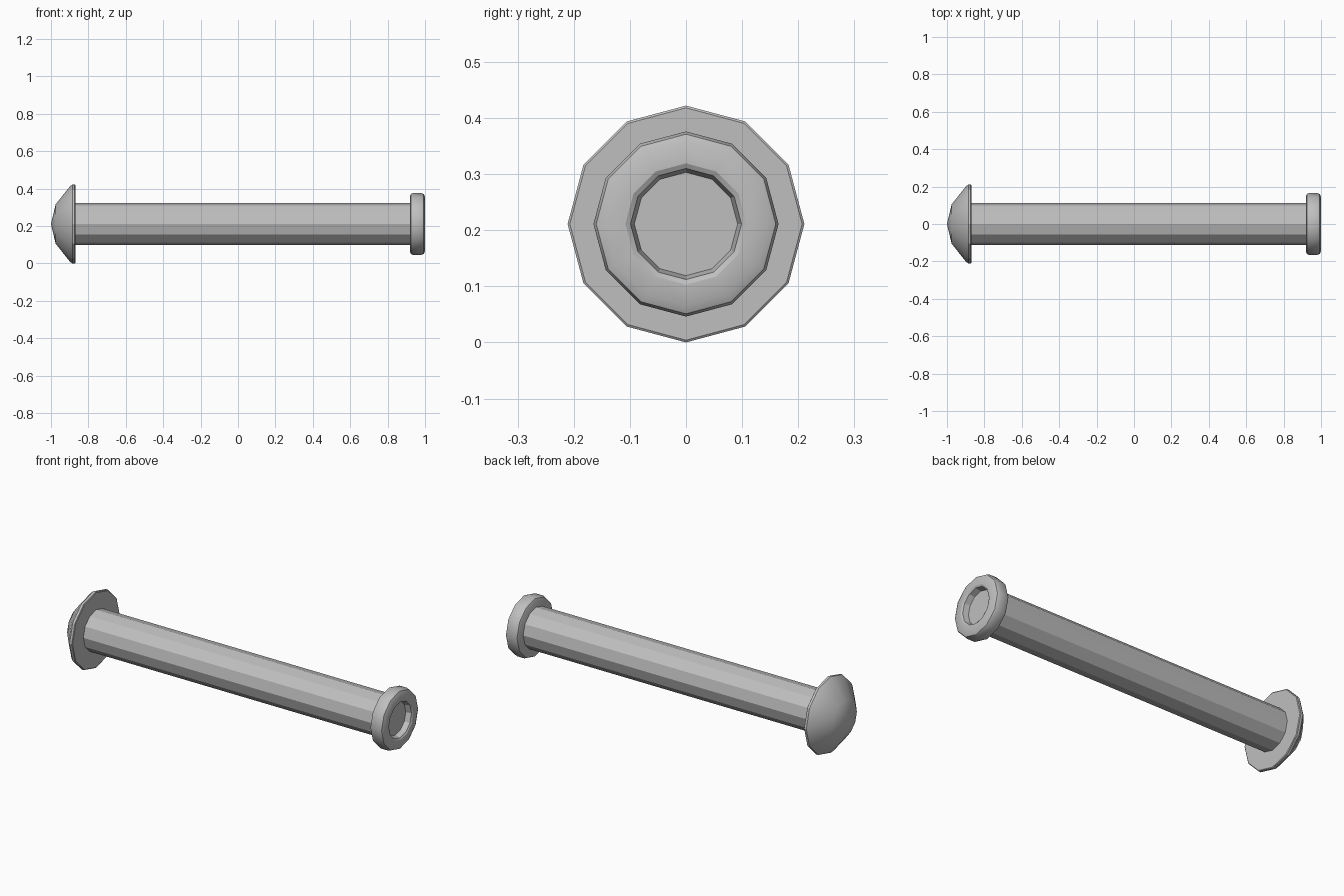
import bpy
import bmesh
from math import sin, cos, tau, radians

SIDES = 12
AXIS_Z = 0.211

old = bpy.data.objects.get("Cube")
if old:
    bpy.data.objects.remove(old, do_unlink=True)

steel = bpy.data.materials.new("grey_steel")
steel.use_nodes = True
steel.diffuse_color = (0.52, 0.52, 0.52, 1)
steel.node_tree.nodes["Principled BSDF"].inputs["Base Color"].default_value = (0.52, 0.52, 0.52, 1)


def lathe(name, profile):
    """Turn a list of (x, radius) points around the long axis; radius 0 makes a pole."""
    bm = bmesh.new()
    rings = []
    for x, r in profile:
        count = SIDES if r > 0 else 1
        rings.append([bm.verts.new((x, r * sin(tau * i / SIDES), r * cos(tau * i / SIDES)))
                      for i in range(count)])
    for a, b in zip(rings, rings[1:]):
        for i in range(SIDES):
            j = (i + 1) % SIDES
            corners = [a[i % len(a)], a[j % len(a)], b[j % len(b)], b[i % len(b)]]
            bm.faces.new(list(dict.fromkeys(corners)))
    bmesh.ops.recalc_face_normals(bm, faces=bm.faces)
    mesh = bpy.data.meshes.new(name)
    bm.to_mesh(mesh)
    bm.free()
    mesh.materials.append(steel)
    obj = bpy.data.objects.new(name, mesh)
    obj.location.z = AXIS_Z
    bpy.context.collection.objects.link(obj)
    bpy.ops.object.select_all(action="DESELECT")
    obj.select_set(True)
    bpy.context.view_layer.objects.active = obj
    bpy.ops.object.shade_smooth_by_angle(angle=radians(29))
    return obj


# Domed head with a thin rounded rim and flat underside
lathe("domed_head", [(-1, 0), (-0.975, 0.105), (-0.9, 0.2), (-0.886, 0.211),
                     (-0.873, 0.211), (-0.87, 0.207), (-0.87, 0)])

# Long straight shaft
lathe("shaft", [(-0.88, 0), (-0.88, 0.113), (0.94, 0.113), (0.94, 0)])

# End collar with rounded edges and a shallow round recess
lathe("end_collar", [(0.92, 0), (0.92, 0.15), (0.925, 0.16), (0.935, 0.165),
                     (0.98, 0.165), (0.993, 0.16), (1, 0.145),
                     (1, 0.108), (0.995, 0.099), (0.965, 0.092), (0.965, 0)])
